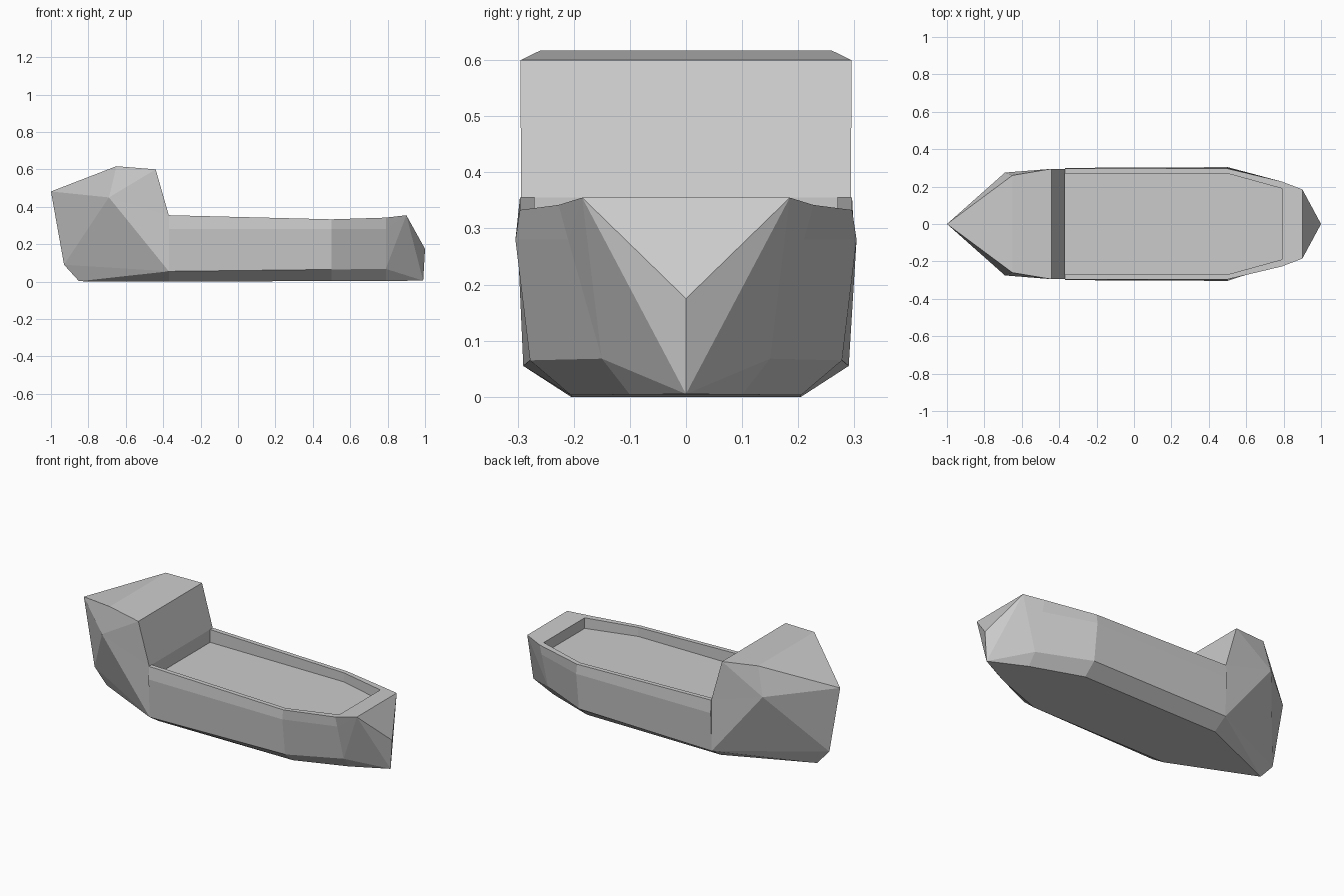
import bpy, bmesh

if "Cube" in bpy.data.objects:
    bpy.data.objects.remove(bpy.data.objects["Cube"])


def mirrored_object(name, faces):
    """Build an object from half faces (y >= 0) plus their mirror image."""
    bm = bmesh.new()
    for face in faces:
        for s in (1, -1):
            pts = face if s == 1 else face[::-1]
            bm.faces.new([bm.verts.new((x, y * s, z)) for x, y, z in pts])
    bmesh.ops.remove_doubles(bm, verts=bm.verts[:], dist=1e-4)
    bmesh.ops.recalc_face_normals(bm, faces=bm.faces[:])
    mesh = bpy.data.meshes.new(name)
    bm.to_mesh(mesh)
    bm.free()
    obj = bpy.data.objects.new(name, mesh)
    bpy.context.collection.objects.link(obj)
    return obj


def section(x, pts):
    return [(x, y, z) for y, z in pts]


# Hull: half sections from keel, round the side, over the rim, to the deck centre
DECK = 0.28
sections = [
    section(-0.37, [(0, 0), (0.205, 0), (0.29, 0.055), (0.30, DECK),
                    (0.296, 0.355), (0.27, 0.355), (0.27, DECK), (0, DECK)]),
    section(0.50, [(0, 0.003), (0.205, 0.003), (0.278, 0.065), (0.304, DECK),
                   (0.296, 0.333), (0.27, 0.333), (0.27, DECK), (0, DECK)]),
    section(0.79, [(0, 0.004), (0.10, 0.004), (0.15, 0.068), (0.21, DECK),
                   (0.227, 0.342), (0.19, 0.342), (0.19, DECK), (0, DECK)]),
]
hull = [sections[0]]
for a, b in zip(sections, sections[1:]):
    for i in range(len(a) - 1):
        hull.append([a[i], b[i], b[i + 1], a[i + 1]])

# Pointed bow with a sloping triangular front
keel, floor, chine, knuckle, rim, rim_in, deck_in, deck_mid = sections[-1]
rim_mid = (0.79, 0, 0.342)
shoulder, top_mid = (0.90, 0.185, 0.355), (0.90, 0, 0.355)
nose, foot = (1.0, 0, 0.175), (0.99, 0, 0.005)
hull += [
    [deck_mid, deck_in, rim_in, rim_mid],
    [rim_mid, rim_in, shoulder, top_mid],
    [rim_in, rim, shoulder],
    [rim, knuckle, shoulder],
    [knuckle, chine, shoulder],
    [chine, foot, shoulder],
    [shoulder, foot, nose],
    [shoulder, nose, top_mid],
    [chine, floor, foot],
    [floor, keel, foot],
]
mirrored_object("hull", hull)

# Stern block: faceted raised body ending in a vertical edge
tip, heel, base = (-1.0, 0, 0.482), (-0.93, 0, 0.09), (-0.85, 0, 0.002)
cheek = (-0.69, 0.275, 0.45)
roof, roof_mid = (-0.65, 0.26, 0.617), (-0.65, 0, 0.617)
brow, brow_mid = (-0.44, 0.295, 0.60), (-0.44, 0, 0.60)
sill, sill_mid = (-0.37, 0.294, 0.355), (-0.37, 0, 0.355)
low, bottom, bottom_mid = (-0.37, 0.29, 0.055), (-0.37, 0.205, 0), (-0.37, 0, 0)
mirrored_object("stern_block", [
    [tip, roof, roof_mid],
    [roof_mid, roof, brow, brow_mid],
    [brow_mid, brow, sill, sill_mid],
    [sill_mid, sill, low, bottom, bottom_mid],
    [tip, cheek, roof],
    [roof, cheek, brow],
    [brow, cheek, sill],
    [cheek, low, sill],
    [tip, heel, cheek],
    [heel, low, cheek],
    [heel, base, low],
    [base, bottom, low],
    [base, bottom_mid, bottom],
])
